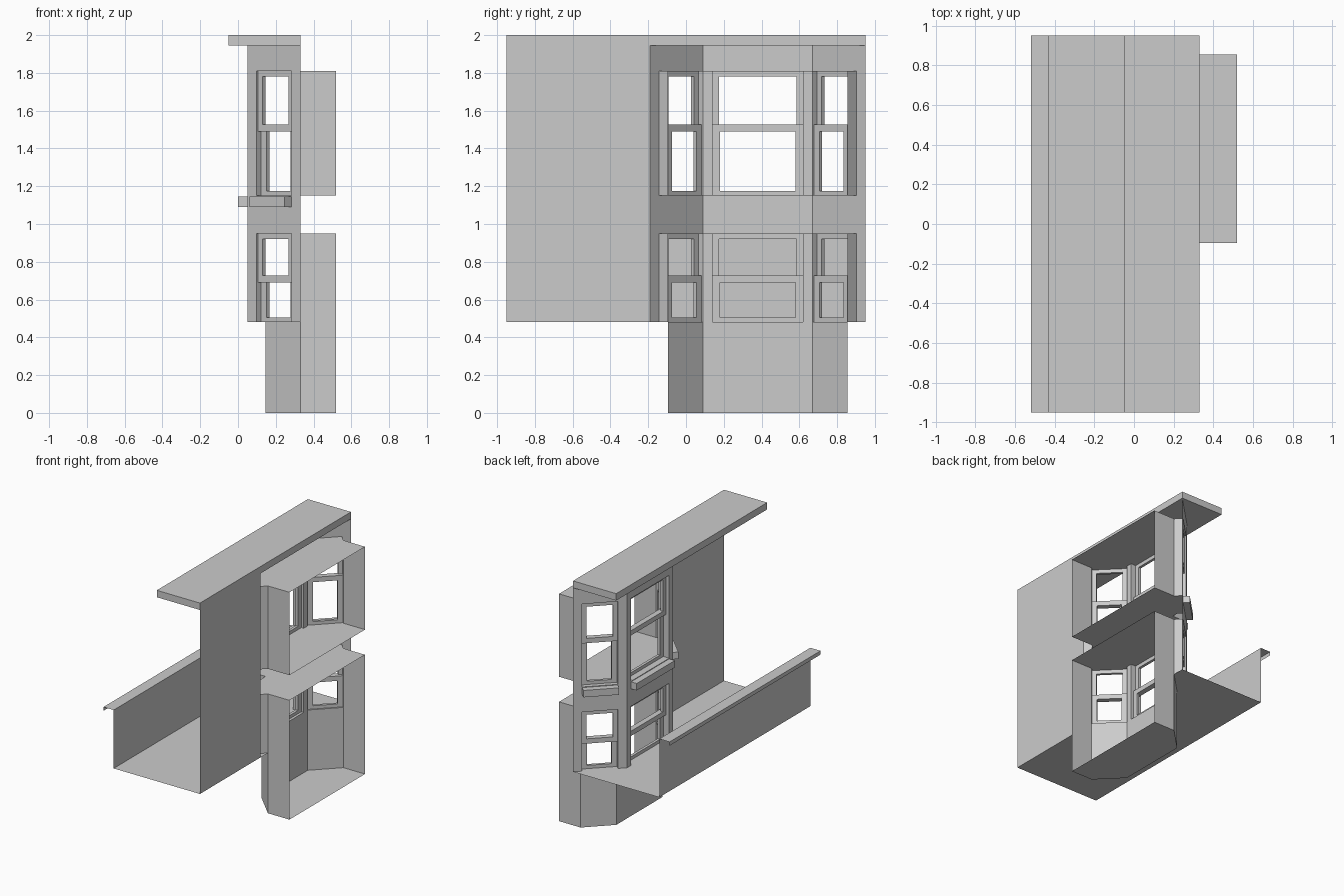
import bpy
from mathutils import Vector

if "Cube" in bpy.data.objects:
    bpy.data.objects.remove(bpy.data.objects["Cube"])

MID = 0.38  # bay symmetry line in y


def mesh(name, verts, faces):
    me = bpy.data.meshes.new(name)
    me.from_pydata([tuple(v) for v in verts], [], faces)
    me.update()
    ob = bpy.data.objects.new(name, me)
    bpy.context.collection.objects.link(ob)
    return ob


def mir(path):
    return [(x, 2 * MID - y) for x, y in reversed(path)]


def walls(name, strips):
    # upright sheets: each strip is (plan path, bottom, top)
    v, f = [], []
    for path, z0, z1 in strips:
        b = len(v)
        for x, y in path:
            v += [(x, y, z0), (x, y, z1)]
        f += [(b + 2 * i, b + 2 * i + 2, b + 2 * i + 3, b + 2 * i + 1) for i in range(len(path) - 1)]
    return mesh(name, v, f)


def plate(name, plan, z):
    return mesh(name, [(x, y, z) for x, y in plan], [tuple(range(len(plan)))])


def block(name, o, u, n, width, d0, d1, z0, z1):
    # box along u, from depth d0 to d1 along n
    v = [o + u * s + n * d + Vector((0, 0, z)) for z in (z0, z1) for s, d in
         ((0, d0), (width, d0), (width, d1), (0, d1))]
    return mesh(name, v, [(3, 2, 1, 0), (4, 5, 6, 7), (0, 1, 5, 4), (1, 2, 6, 5), (2, 3, 7, 6), (3, 0, 4, 7)])


def sash(name, o, u, n, width, z0, z1, side, low, high, d0, d1):
    # rectangular frame with an open pane
    v = []
    for d in (d0, d1):
        for a, b0, b1 in ((0, z0, z1), (side, z0 + low, z1 - high)):
            for s, z in ((a, b0), (width - a, b0), (width - a, b1), (a, b1)):
                v.append(o + u * s + n * d + Vector((0, 0, z)))
    f = []
    for i in range(4):
        j = (i + 1) % 4
        f += [(i, j, j + 4, i + 4), (i + 8, i + 12, j + 12, j + 8),
              (i + 4, j + 4, j + 12, i + 12), (i, i + 8, j + 8, j)]
    return mesh(name, v, f)


# half plans of the bay (near side), mirrored for the far side
outer = [(0.33, -0.19), (0.05, 0.09)]
inner = [(0.33, -0.095), (0.145, 0.09)]
side_pier = [(0.33, -0.19), (0.2825, -0.1425), (0.33, -0.095)]
corner_pier = [(0.145, 0.09), (0.0975, 0.0425), (0.05, 0.09), (0.05, 0.14), (0.145, 0.14), (0.145, 0.09)]
room_side = [(0.52, -0.095), (0.33, -0.095)]
outer_full = outer + mir(outer)
inner_full = inner + mir(inner)
half_room = room_side + [(0.2825, -0.1425), (0.0975, 0.0425), (0.145, 0.09), (0.145, 0.14), (0.05, 0.14)]
room_plan = half_room + mir(half_room)
base_plan = room_side + inner[1:] + mir(room_side + inner[1:])

# street wall, cornice and bay shell
walls("house_wall", [([(0.33, -0.95), (0.33, -0.19)], 0.48, 1.945)])
block("cornice", Vector((-0.05, -0.95, 0)), Vector((1, 0, 0)), Vector((0, 1, 0)), 0.38, 0, 1.9, 1.945, 2.0)
walls("bay_bands", [(outer_full, 0.95, 1.15), (outer_full, 1.81, 1.945)])
levels = ((0.48, 0.95), (1.15, 1.81))
walls("bay_piers", [(p, a, b) for a, b in levels for q in (side_pier, corner_pier) for p in (q, mir(q))])
walls("bay_base", [(inner_full, 0, 0.48)])

# rooms behind the bay, open at the back
walls("room_side_walls", [(p, a, b) for a, b in ((0, 0.95), levels[1]) for p in (room_side, mir(room_side))])
plate("lower_floor", base_plan, 0)
plate("lower_ceiling", room_plan, 0.95)
plate("upper_floor", room_plan, 1.15)
plate("upper_ceiling", room_plan, 1.81)

# terrace floor (notched round the bay base) and parapet with cap
plate("terrace_floor", [(-0.43, -0.95), (0.33, -0.95)] + inner_full + [(0.33, 0.95), (-0.43, 0.95)], 0.48)
profile = [(-0.43, 0.48), (-0.43, 0.945), (-0.52, 0.945), (-0.52, 0.915)]
mesh("parapet", [(x, y, z) for x, z in profile for y in (-0.95, 0.95)],
     [(2 * i, 2 * i + 1, 2 * i + 3, 2 * i + 2) for i in range(3)])

# double-hung windows and sills: start, end, inward direction, depth of the outer sash
openings = {
    "near": ((0.2825, -0.1425), (0.0975, 0.0425), (1, 1), 0.013),
    "front": ((0.05, 0.14), (0.05, 0.62), (1, 0), 0.03),
    "far": ((0.0975, 0.7175), (0.2825, 0.9025), (1, -1), 0.013),
}
for key, (a, b, n, d) in openings.items():
    o = Vector((*a, 0))
    u = Vector((*b, 0)) - o
    w = u.length
    u.normalize()
    n = Vector((*n, 0)).normalized()
    for floor, (z0, z1), meet in (("lower", levels[0], 0.69), ("upper", levels[1], 1.49)):
        top = meet + 0.038
        sash(f"{key}_{floor}_top_sash", o, u, n, w, meet, z1, 0.034, top - meet, 0.03, d, d + 0.022)
        sash(f"{key}_{floor}_bottom_sash", o, u, n, w, z0, top, 0.04, 0.026, top - meet, d + 0.022, d + 0.044)
    block(f"{key}_sill", o, u, n, w, -0.05, 0, 1.09, 1.145)
